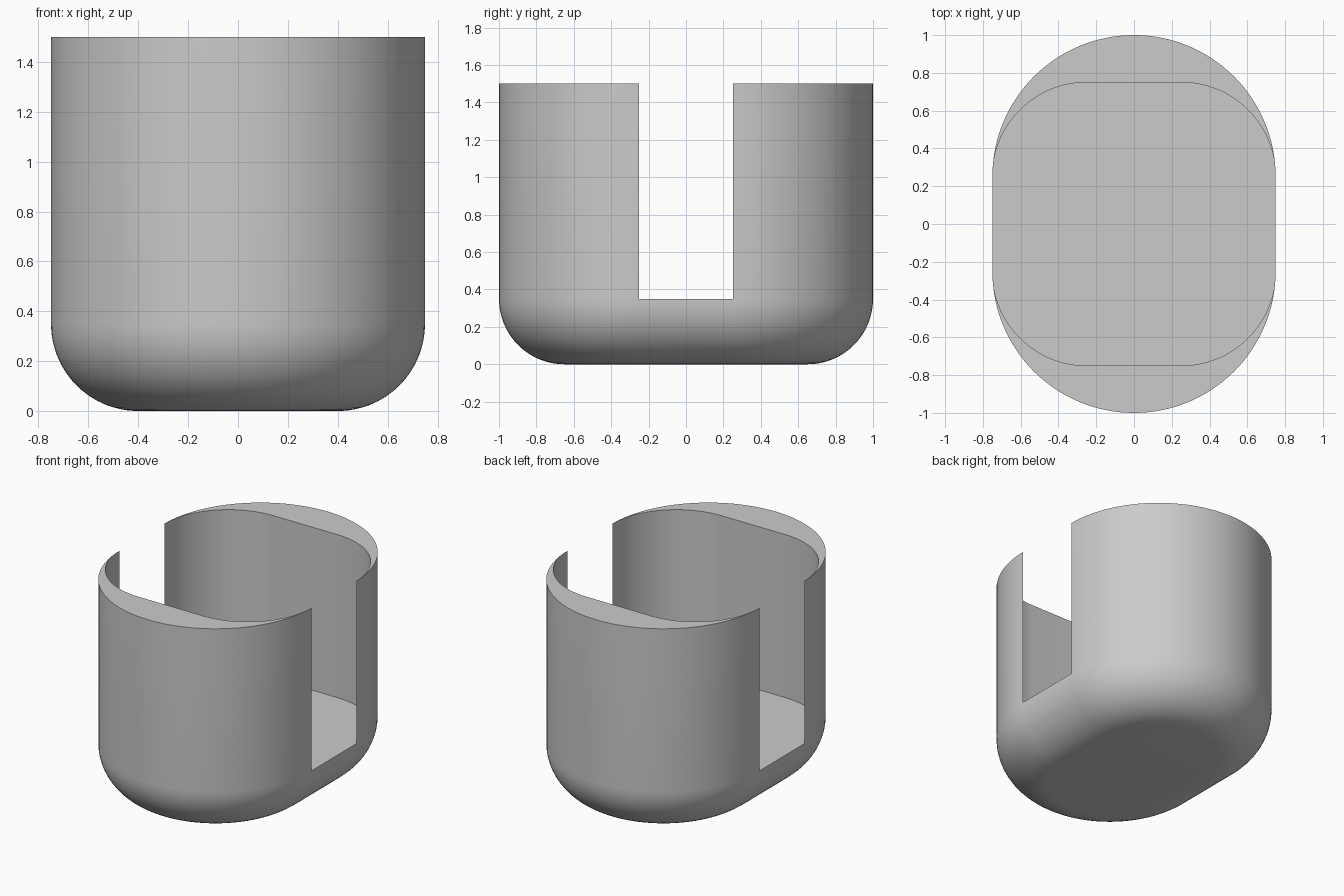
import bpy
import bmesh
from math import pi, sin, cos, radians

cube = bpy.data.objects.get("Cube")
if cube:
    bpy.data.objects.remove(cube, do_unlink=True)

HALF_WIDTH = 0.75    # half the width, and radius of the round ends
END = 0.25           # y of the round end centres, and half the slot width
FILLET = 0.35        # bottom rounding, also the floor height
HEIGHT = 1.5
INNER_CORNER = 0.5
STEPS = 64           # segments per half outline
ROUND_STEPS = 16


def half_outline(radius, side_shift):
    """Counter-clockwise half outline on +y, from the left side to the right."""
    points = []
    for i in range(STEPS + 1):
        a = pi * i / STEPS
        shift = side_shift if 2 * i < STEPS else -side_shift
        points.append((shift + radius * cos(a), END + radius * sin(a)))
    return points


def ring(bm, half, z):
    """Front and back halves joined into one closed loop of vertices."""
    full = half + [(-x, -y) for x, y in half]
    return [bm.verts.new((x, y, z)) for x, y in full]


def bridge(bm, low, high, skip=()):
    n = len(low)
    for i in range(n):
        if i not in skip:
            j = (i + 1) % n
            bm.faces.new((low[i], low[j], high[j], high[i]))


bm = bmesh.new()
slots = (STEPS, 2 * STEPS + 1)    # the open straight sides

# Rounded bottom
rings = []
for k in range(ROUND_STEPS + 1):
    a = pi / 2 * k / ROUND_STEPS
    radius = HALF_WIDTH - FILLET * (1 - sin(a))
    rings.append(ring(bm, half_outline(radius, 0), FILLET * (1 - cos(a))))
bm.faces.new(rings[0][::-1])
for low, high in zip(rings, rings[1:]):
    bridge(bm, low, high)

# Outer walls, inner walls, rim and floor
inner = half_outline(INNER_CORNER, HALF_WIDTH - INNER_CORNER)
outer_top = ring(bm, half_outline(HALF_WIDTH, 0), HEIGHT)
inner_top = ring(bm, inner, HEIGHT)
inner_low = ring(bm, inner, FILLET)
bridge(bm, rings[-1], outer_top, slots)
bridge(bm, outer_top, inner_top, slots)
bridge(bm, inner_top, inner_low, slots)
bm.faces.new(inner_low)

# Weld the thin wall ends to the slot edges
bmesh.ops.remove_doubles(bm, verts=bm.verts[:], dist=0.00001)

mesh = bpy.data.meshes.new("slotted_cup")
bm.to_mesh(mesh)
bm.free()
cup = bpy.data.objects.new("slotted_cup", mesh)
bpy.context.collection.objects.link(cup)

# Plain grey
grey = bpy.data.materials.new("light_grey")
grey.use_nodes = True
colour = (0.6, 0.6, 0.6, 1)
grey.diffuse_color = colour
grey.node_tree.nodes["Principled BSDF"].inputs["Base Color"].default_value = colour
mesh.materials.append(grey)

bpy.ops.object.select_all(action="DESELECT")
cup.select_set(True)
bpy.context.view_layer.objects.active = cup
bpy.ops.object.shade_smooth_by_angle(angle=radians(30))
